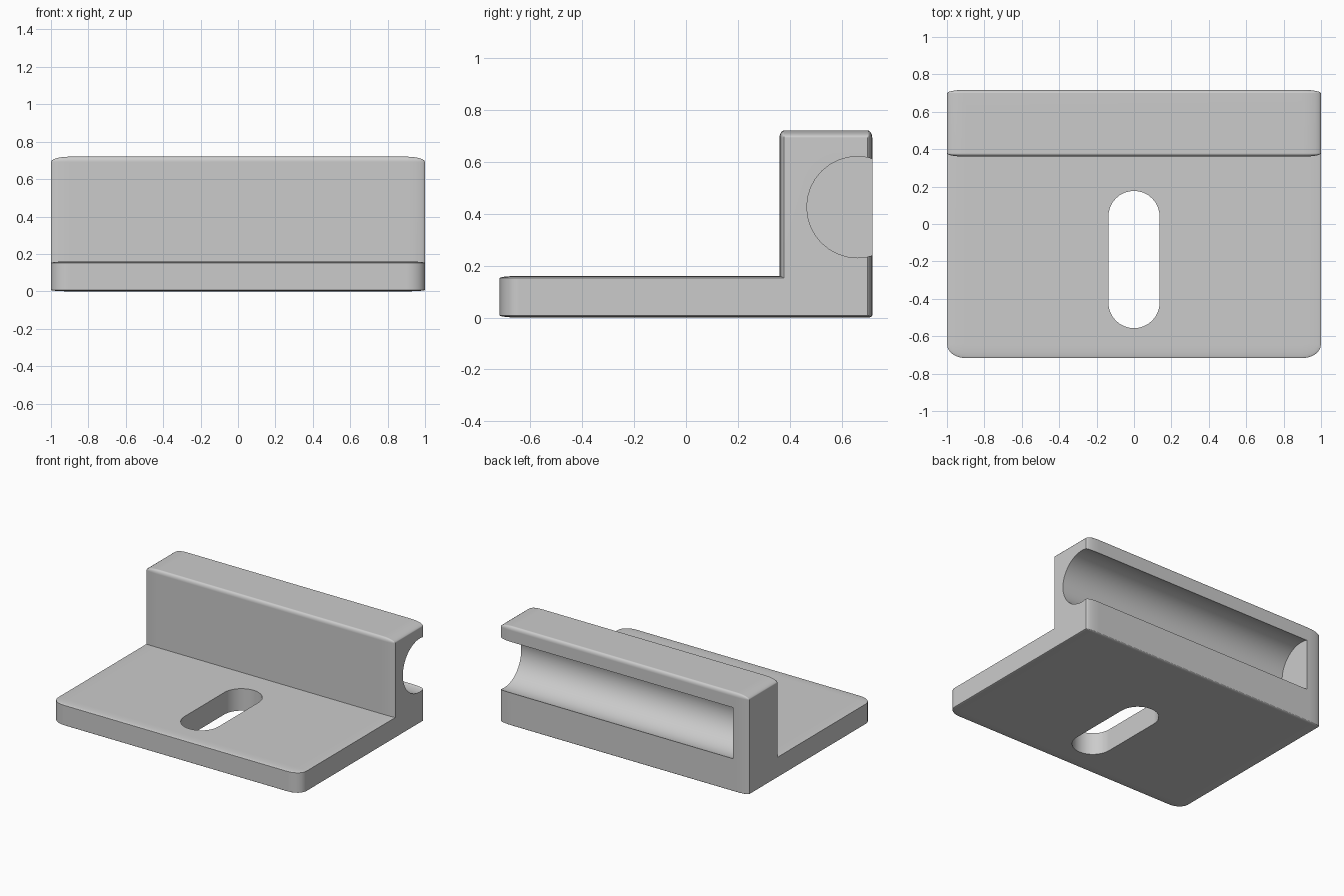
import bpy
import bmesh
import math

default = bpy.data.objects.get("Cube")
if default:
    bpy.data.objects.remove(default, do_unlink=True)

grey = bpy.data.materials.new("plain grey")
grey.use_nodes = True
COLOUR = (0.6, 0.6, 0.6, 1)
grey.diffuse_color = COLOUR
grey.node_tree.nodes["Principled BSDF"].inputs["Base Color"].default_value = COLOUR


def make_object(name, bm):
    mesh = bpy.data.meshes.new(name)
    bmesh.ops.recalc_face_normals(bm, faces=bm.faces)
    bm.to_mesh(mesh)
    bm.free()
    mesh.materials.append(grey)
    obj = bpy.data.objects.new(name, mesh)
    bpy.context.collection.objects.link(obj)
    return obj


def rounded_box(name, low, high, round_low, round_high):
    """Box whose edge rounding is set for each side of each axis."""
    bm = bmesh.new()
    bmesh.ops.create_cube(bm, size=1)
    bmesh.ops.bevel(bm, geom=bm.edges[:], offset=0.25, segments=6,
                    profile=0.5, affect='EDGES')
    for v in bm.verts:
        for i in range(3):
            t = v.co[i]
            if t < 0:
                v.co[i] = low[i] + (t + 0.5) * 4 * round_low[i]
            else:
                v.co[i] = high[i] - (0.5 - t) * 4 * round_high[i]
    return make_object(name, bm)


def prism(name, outline, direction):
    """Extrude a closed outline along a direction."""
    bm = bmesh.new()
    face = bm.faces.new([bm.verts.new(p) for p in outline])
    moved = bmesh.ops.extrude_face_region(bm, geom=[face])["geom"]
    bmesh.ops.translate(bm, vec=direction,
                        verts=[g for g in moved if isinstance(g, bmesh.types.BMVert)])
    return make_object(name, bm)


def combine(target, other, operation):
    """Apply a boolean and discard the second object."""
    mod = target.modifiers.new(operation, 'BOOLEAN')
    mod.operation = operation
    mod.solver = 'EXACT'
    mod.object = other
    bpy.context.view_layer.objects.active = target
    bpy.ops.object.modifier_apply(modifier=mod.name)
    bpy.data.objects.remove(other, do_unlink=True)


# Base plate and upright wall joined into one bracket
bracket = rounded_box("bracket", (-1, -0.717, 0), (1, 0.55, 0.16),
                      (0.1, 0.075, 0.008), (0.1, 0.002, 0.008))
wall = rounded_box("wall", (-1, 0.36, 0), (1, 0.717, 0.72),
                   (0.1, 0.018, 0.008), (0.1, 0.018, 0.028))
combine(bracket, wall, 'UNION')

# Rounded slot through the base plate
radius, steps = 0.137, 16
slot_outline = []
for centre, start in ((0.04, 0), (-0.42, math.pi)):
    for i in range(steps + 1):
        a = start + math.pi * i / steps
        slot_outline.append((radius * math.cos(a), centre + radius * math.sin(a), -0.1))
combine(bracket, prism("slot_cutter", slot_outline, (0, 0, 0.4)), 'DIFFERENCE')

# Round channel in the back, open at one end only
channel_outline = []
for i in range(32):
    a = math.tau * i / 32
    channel_outline.append((-0.88, 0.66 + 0.195 * math.cos(a), 0.425 + 0.195 * math.sin(a)))
combine(bracket, prism("channel_cutter", channel_outline, (2, 0, 0)), 'DIFFERENCE')

# Smooth rounding with crisp edges and flat broad faces
bpy.ops.object.select_all(action='DESELECT')
bracket.select_set(True)
bpy.context.view_layer.objects.active = bracket
bpy.ops.object.shade_smooth_by_angle(angle=math.radians(32))
weighted = bracket.modifiers.new("flat faces", 'WEIGHTED_NORMAL')
weighted.keep_sharp = True
